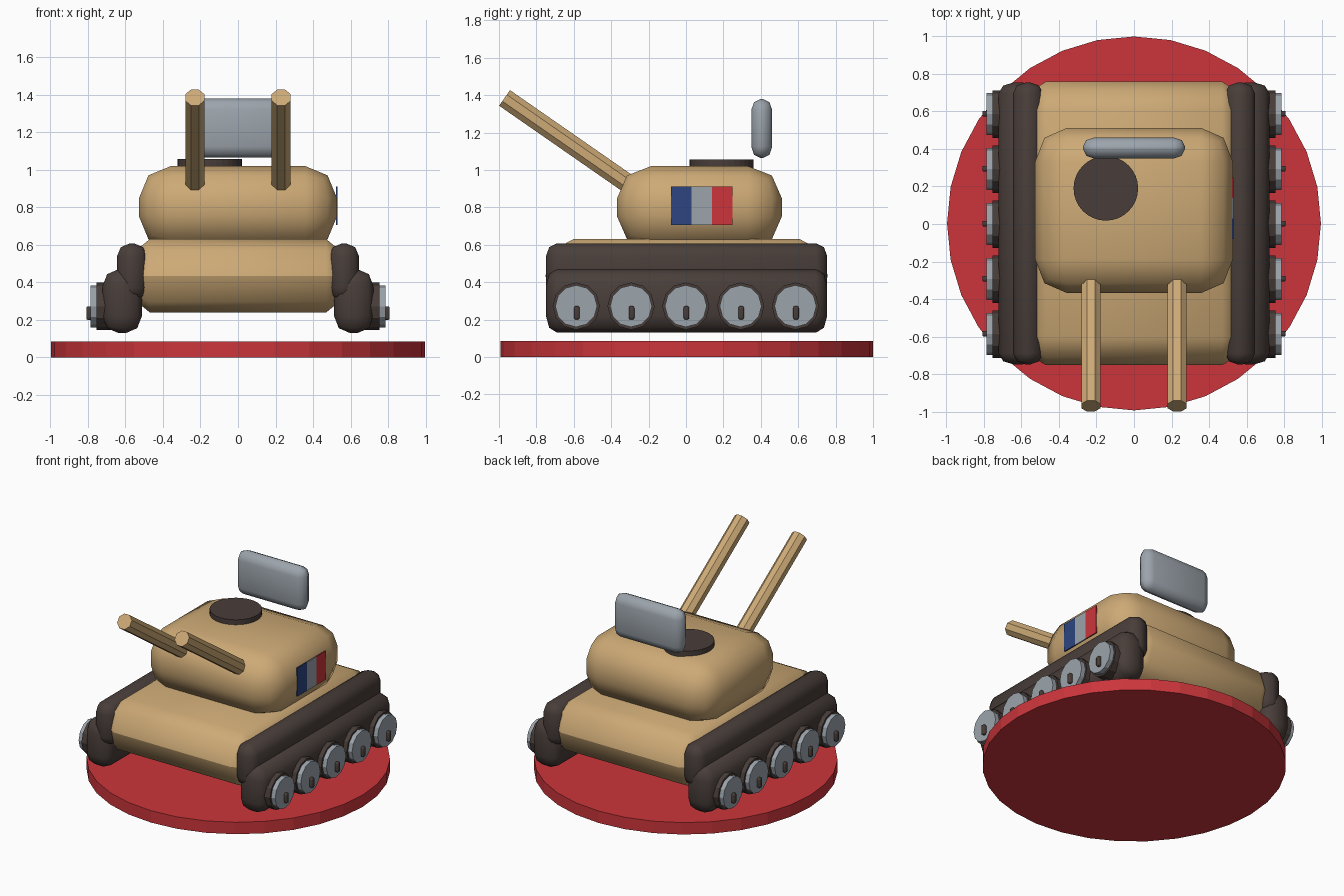
import bpy, bmesh, math
from mathutils import Matrix, Vector

default = bpy.data.objects.get("Cube")
if default:
    bpy.data.objects.remove(default, do_unlink=True)


def material(name, rgb):
    m = bpy.data.materials.new(name)
    m.use_nodes = True
    m.diffuse_color = (*rgb, 1)
    bsdf = next(n for n in m.node_tree.nodes if n.type == 'BSDF_PRINCIPLED')
    bsdf.inputs["Base Color"].default_value = (*rgb, 1)
    return m


TAN = material("sand_tan", (0.61, 0.40, 0.18))
DARK = material("dark_brown", (0.066, 0.048, 0.042))
GREY = material("steel_grey", (0.33, 0.37, 0.41))
RED = material("red", (0.60, 0.036, 0.044))
BLUE = material("navy_blue", (0.026, 0.06, 0.22))


def finish(name, bm, mat, smooth=False):
    bmesh.ops.recalc_face_normals(bm, faces=bm.faces)
    mesh = bpy.data.meshes.new(name)
    bm.to_mesh(mesh)
    bm.free()
    mesh.materials.append(mat)
    if smooth:
        mesh.polygons.foreach_set("use_smooth", [True] * len(mesh.polygons))
        mesh.set_sharp_from_angle(angle=math.radians(65))
    ob = bpy.data.objects.new(name, mesh)
    bpy.context.collection.objects.link(ob)
    return ob


def box(name, center, half, mat):
    bm = bmesh.new()
    bmesh.ops.create_cube(bm, size=2)
    for v in bm.verts:
        v.co = [c + h * a for c, h, a in zip(center, half, v.co)]
    return finish(name, bm, mat)


# Box with rounded edges whose radius may differ along each axis
def rounded_box(name, center, half, radius, mat):
    bm = bmesh.new()
    bmesh.ops.create_cube(bm, size=4)
    bmesh.ops.bevel(bm, geom=bm.edges[:], offset=1, segments=2,
                    profile=0.5, affect='EDGES')
    for v in bm.verts:
        v.co = [c + math.copysign(h - r + r * (abs(a) - 1), a)
                for c, h, r, a in zip(center, half, radius, v.co)]
    bmesh.ops.remove_doubles(bm, verts=bm.verts, dist=0.0005)
    return finish(name, bm, mat, smooth=True)


def cylinder(name, start, end, radius, sides, mat, turn=0):
    a, b = Vector(start), Vector(end)
    bm = bmesh.new()
    bmesh.ops.create_cone(bm, cap_ends=True, segments=sides, radius1=radius,
                          radius2=radius, depth=(b - a).length)
    rot = (b - a).to_track_quat('Z', 'Y').to_matrix().to_4x4()
    spin = Matrix.Rotation(turn, 4, 'Z')
    bm.transform(Matrix.Translation((a + b) / 2) @ rot @ spin)
    return finish(name, bm, mat)


# Display base
cylinder("base_disc", (0, 0.003, 0), (0, 0.003, 0.086), 0.996, 32, RED)

# Hull, with a crease around its waist
hull = rounded_box("hull", (0, 0.003, 0.435), (0.57, 0.755, 0.195),
                   (0.1, 0.15, 0.195), TAN)
verts = hull.data.vertices
for e in hull.data.edges:
    if all(abs(verts[i].co.z - 0.435) < 0.002 for i in e.vertices):
        e.use_edge_sharp = True

# Turret, hatch and the panel above it
rounded_box("turret", (0, 0.072, 0.8), (0.527, 0.44, 0.22),
            (0.17, 0.18, 0.17), TAN)
cylinder("hatch", (-0.15, 0.19, 0.98), (-0.15, 0.19, 1.056), 0.172, 32, DARK)
rounded_box("rear_panel", (0, 0.405, 1.222), (0.272, 0.056, 0.158),
            (0.06, 0.05, 0.06), GREY)

# Striped plate on the left side of the turret
for i, (label, mat) in enumerate((("front", BLUE), ("middle", GREY), ("rear", RED))):
    box(f"{label}_stripe", (0.527, -0.025 + 0.109 * i, 0.808),
        (0.004, 0.0545, 0.103), mat)

# Mirrored guns, tracks and wheels
for side, s in (("left", 1), ("right", -1)):
    cylinder(f"{side}_gun", (s * 0.23, -0.25, 0.885), (s * 0.23, -0.97, 1.385),
             0.055, 8, TAN, math.pi / 8)
    rounded_box(f"{side}_upper_track", (s * 0.565, 0.003, 0.455),
                (0.08, 0.752, 0.153), (0.07, 0.06, 0.07), DARK)
    rounded_box(f"{side}_lower_track", (s * 0.617, 0.003, 0.3),
                (0.105, 0.752, 0.17), (0.085, 0.06, 0.09), DARK)
    for i in range(5):
        y = -0.587 + 0.293 * i
        tag = f"{side}_{i + 1}"
        cylinder(f"wheel_rim_{tag}", (s * 0.66, y, 0.272), (s * 0.755, y, 0.272),
                 0.126, 12, DARK)
        cylinder(f"wheel_{tag}", (s * 0.74, y, 0.272), (s * 0.787, y, 0.272),
                 0.112, 12, GREY)
        rounded_box(f"wheel_pin_{tag}", (s * 0.79, y + 0.003, 0.236),
                    (0.018, 0.015, 0.036), (0.006, 0.008, 0.012), DARK)
